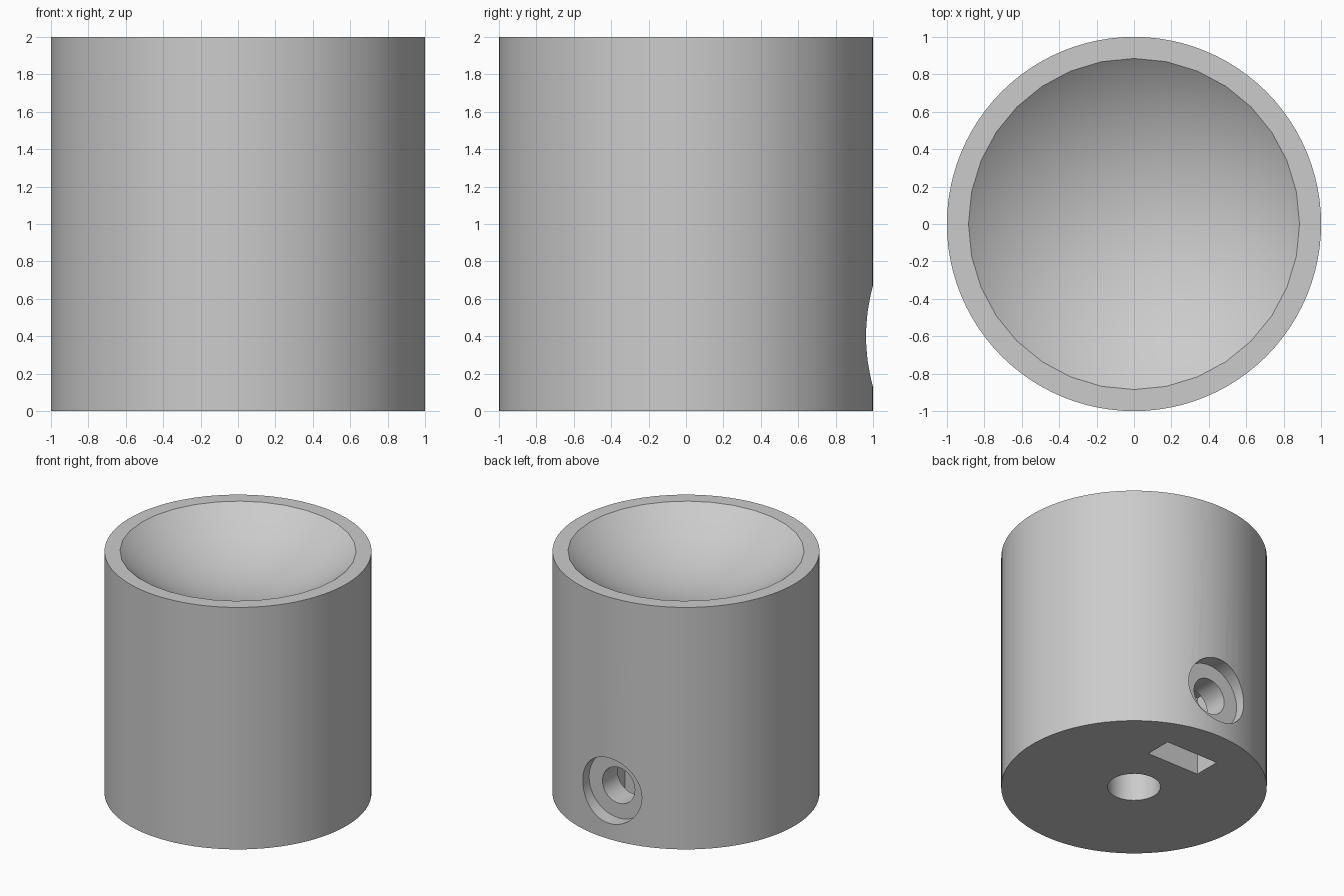
import bpy
import math

default = bpy.data.objects.get("Cube")
if default:
    bpy.data.objects.remove(default, do_unlink=True)

# Single plain grey
grey = bpy.data.materials.new("plain grey")
grey.use_nodes = True
colour = (0.6, 0.6, 0.6, 1)
grey.diffuse_color = colour
grey.node_tree.nodes["Principled BSDF"].inputs["Base Color"].default_value = colour


def cylinder(name, radius, start, end, axis="Z", height=0, sides=48):
    """Cylinder along z, or along y at the given height."""
    middle = (start + end) / 2
    along_y = axis == "Y"
    bpy.ops.mesh.primitive_cylinder_add(
        vertices=sides, radius=radius, depth=end - start,
        location=(0, middle, height) if along_y else (0, 0, middle),
        rotation=(math.pi / 2 if along_y else 0, 0, 0))
    obj = bpy.context.object
    obj.name = name
    return obj


def cut(body, cutter):
    """Subtract the cutter from the body and discard it."""
    cutter.hide_render = True
    modifier = body.modifiers.new(cutter.name, "BOOLEAN")
    modifier.operation = "DIFFERENCE"
    modifier.solver = "EXACT"
    modifier.object = cutter
    bpy.ops.object.select_all(action="DESELECT")
    body.select_set(True)
    bpy.context.view_layer.objects.active = body
    bpy.ops.object.modifier_apply(modifier=modifier.name)
    bpy.data.objects.remove(cutter, do_unlink=True)


# Knob body
knob = cylinder("knob_body", 1, 0, 2, sides=96)

# Dished finger bowl in the top
rim, depth = 0.885, 0.32
ball = (rim ** 2 + depth ** 2) / (2 * depth)
bpy.ops.mesh.primitive_uv_sphere_add(
    segments=32, ring_count=64, radius=ball, location=(0, 0, 2 - depth + ball))
bowl = bpy.context.object
bowl.name = "bowl_cutter"
cut(knob, bowl)

# Shaft bore in the underside
cut(knob, cylinder("shaft_bore", 0.2, -0.2, 1.1))

# Set screw hole and its counterbore in the back
screw_height = 0.4
cut(knob, cylinder("screw_hole", 0.148, 0, 1.2, "Y", screw_height))
cut(knob, cylinder("screw_counterbore", 0.27, 0.88, 1.2, "Y", screw_height))

# Nut slot rising from the underside across the screw hole
slot_top, slot_bottom = 0.66, -0.2
bpy.ops.mesh.primitive_cube_add(
    size=1, location=(0, 0.568, (slot_top + slot_bottom) / 2))
slot = bpy.context.object
slot.name = "nut_slot"
slot.scale = (0.48, 0.225, slot_top - slot_bottom)
cut(knob, slot)

# Finish
knob.data.materials.clear()
knob.data.materials.append(grey)
for face in knob.data.polygons:
    face.material_index = 0
bpy.ops.object.shade_smooth_by_angle(angle=math.radians(30))
